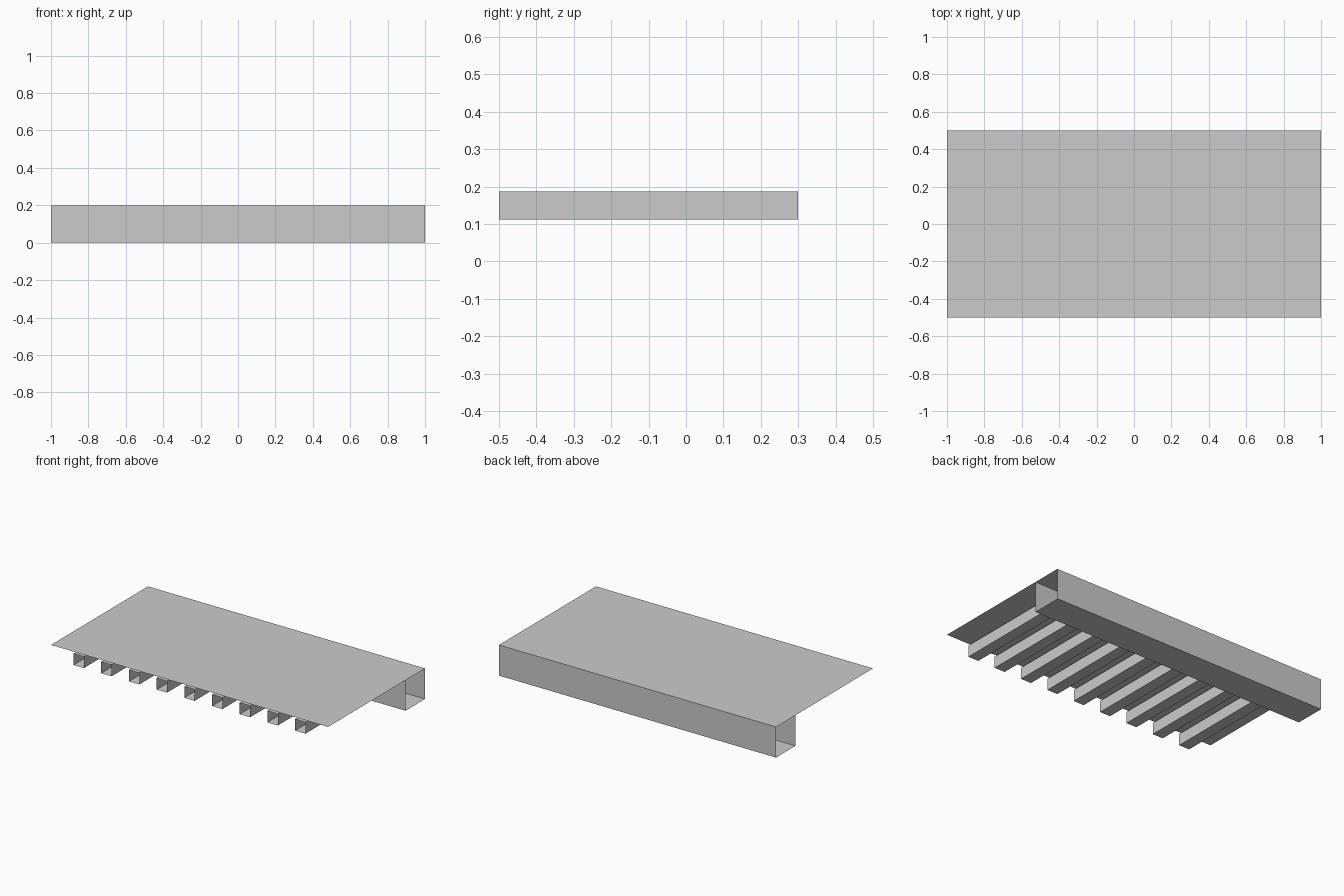
import bpy

cube = bpy.data.objects.get("Cube")
if cube:
    bpy.data.objects.remove(cube, do_unlink=True)

# One plain grey for everything
grey = bpy.data.materials.new("plain grey")
grey.use_nodes = True
colour = (0.6, 0.6, 0.6, 1)
grey.diffuse_color = colour
grey.node_tree.nodes["Principled BSDF"].inputs["Base Color"].default_value = colour


def sheet(name, section, start, end, along, closed=False):
    """Sweep a thin section along x or y; section points are (across, z)."""
    def place(t, p):
        return (t, p[0], p[1]) if along == "x" else (p[0], t, p[1])
    n = len(section)
    verts = [place(t, p) for t in (start, end) for p in section]
    faces = []
    for i in range(n if closed else n - 1):
        j = (i + 1) % n
        quad = (i, j, j + n, i + n)
        faces.append(quad if along == "x" else quad[::-1])
    mesh = bpy.data.meshes.new(name)
    mesh.from_pydata(verts, [], faces)
    mesh.materials.append(grey)
    obj = bpy.data.objects.new(name, mesh)
    bpy.context.collection.objects.link(obj)
    return obj


HEIGHT, FRONT, BACK, BEAM_FRONT = 0.2, -0.5, 0.5, 0.3

# Thin deck on top, which also closes the beam
sheet("deck", [(BACK, HEIGHT), (FRONT, HEIGHT)], -1, 1, "x")

# Hollow back beam, open at both ends
sheet("back_beam", [(BEAM_FRONT, HEIGHT), (BEAM_FRONT, 0), (BACK, 0), (BACK, HEIGHT)],
      -1, 1, "x")

# Nine hollow square ribs hanging just below the deck
half, mid = 0.0375, 0.15
for k in range(9):
    x = -0.8 + 0.2 * k
    corners = [(x - half, mid + half), (x - half, mid - half),
               (x + half, mid - half), (x + half, mid + half)]
    sheet(f"rib_{k + 1}", corners, FRONT, BEAM_FRONT, "y", closed=True)
